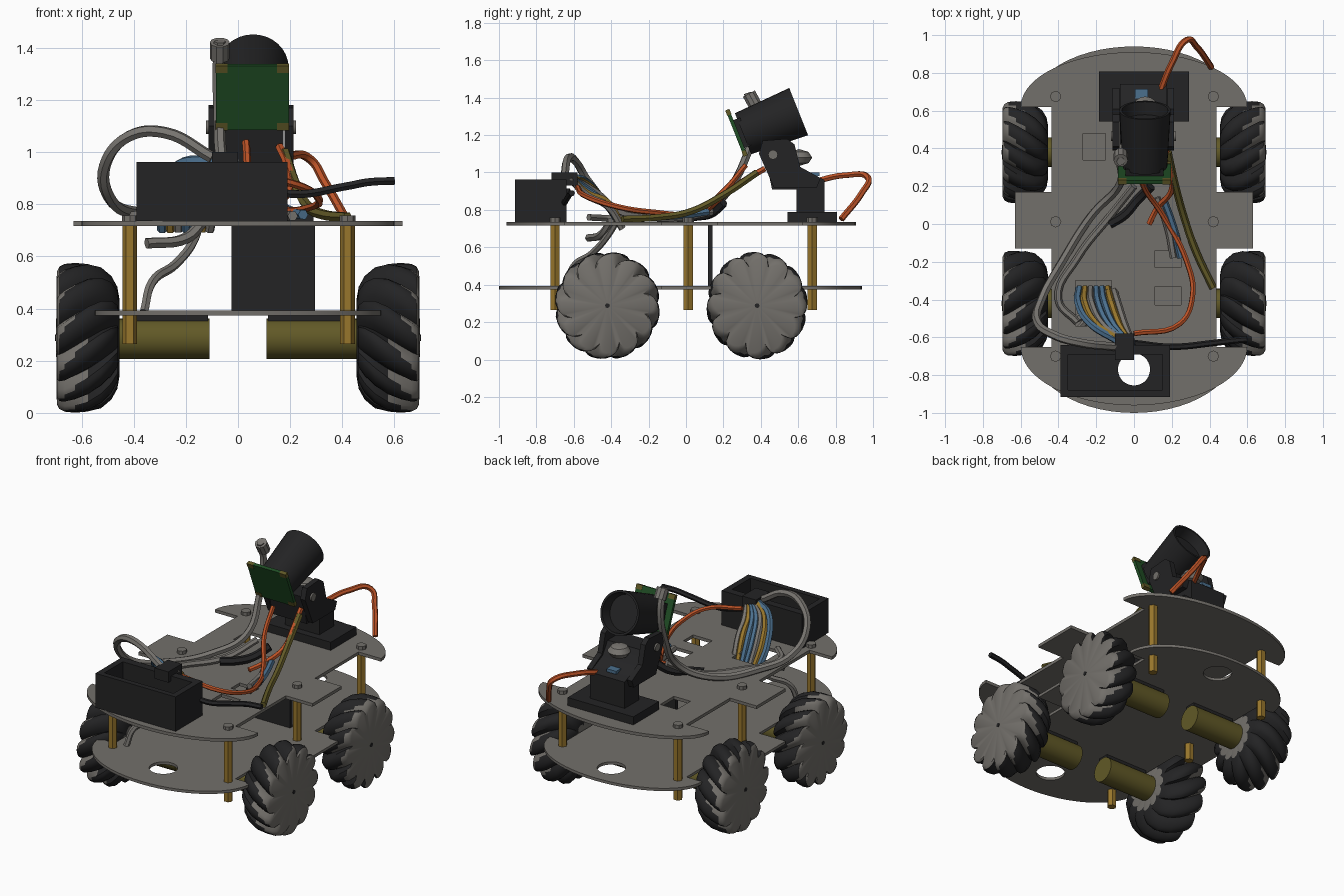
import bpy, bmesh, math
from mathutils import Vector, Matrix, Euler

if "Cube" in bpy.data.objects:
    bpy.data.objects.remove(bpy.data.objects["Cube"])


def mat(name, r, g, b):
    m = bpy.data.materials.new(name)
    m.diffuse_color = (r, g, b, 1)
    m.use_nodes = True
    m.node_tree.nodes["Principled BSDF"].inputs["Base Color"].default_value = m.diffuse_color
    return m


GREY = mat("plate grey", 0.17, 0.16, 0.145)
BLACK = mat("black", 0.017, 0.017, 0.018)
GOLD = mat("brass", 0.31, 0.18, 0.025)
OLIVE = mat("olive", 0.12, 0.10, 0.02)
GREEN = mat("board green", 0.014, 0.075, 0.018)
ORANGE = mat("wire orange", 0.50, 0.085, 0.02)
BLUE = mat("wire blue", 0.07, 0.16, 0.27)
PALE = mat("cable grey", 0.19, 0.18, 0.165)


def add(name, mesh, mats, matrix=Matrix()):
    if not mesh.materials:
        for m in mats:
            mesh.materials.append(m)
    ob = bpy.data.objects.new(name, mesh)
    ob.matrix_world = matrix
    bpy.context.collection.objects.link(ob)
    return ob


def from_bm(name, bm, mats, matrix=Matrix()):
    bmesh.ops.recalc_face_normals(bm, faces=bm.faces)
    me = bpy.data.meshes.new(name)
    for m in mats:
        me.materials.append(m)
    bm.to_mesh(me)
    bm.free()
    return add(name, me, mats, matrix)


def from_curve(name, cu, m, matrix=Matrix()):
    tmp = bpy.data.objects.new("tmp", cu)
    bpy.context.collection.objects.link(tmp)
    dg = bpy.context.evaluated_depsgraph_get()
    me = bpy.data.meshes.new_from_object(tmp.evaluated_get(dg))
    bpy.data.objects.remove(tmp)
    me.name = name
    return add(name, me, [m], matrix)


def prism(name, loops, thick, m, matrix):
    """Flat outline with holes, extruded around its middle plane."""
    cu = bpy.data.curves.new(name, 'CURVE')
    cu.dimensions, cu.fill_mode, cu.extrude = '2D', 'BOTH', thick / 2
    for pts in loops:
        s = cu.splines.new('POLY')
        s.points.add(len(pts) - 1)
        for p, q in zip(s.points, pts):
            p.co = (q[0], q[1], 0, 1)
        s.use_cyclic_u = True
    return from_curve(name, cu, m, matrix)


def cable(name, pts, r, m):
    cu = bpy.data.curves.new(name, 'CURVE')
    cu.dimensions, cu.bevel_depth, cu.bevel_resolution = '3D', r, 1
    cu.resolution_u, cu.use_fill_caps = 6, True
    s = cu.splines.new('BEZIER')
    s.bezier_points.add(len(pts) - 1)
    for p, q in zip(s.bezier_points, pts):
        p.co = q
        p.handle_left_type = p.handle_right_type = 'AUTO'
    return from_curve(name, cu, m)


def box(name, size, m, matrix):
    bm = bmesh.new()
    bmesh.ops.create_cube(bm, size=1, matrix=Matrix.Diagonal((*size, 1)))
    return from_bm(name, bm, [m], matrix)


def lathe(name, prof, n, m, matrix):
    bm = bmesh.new()
    vs = [bm.verts.new((r, 0, z)) for r, z in prof]
    es = [bm.edges.new(e) for e in zip(vs, vs[1:])]
    bmesh.ops.spin(bm, geom=vs + es, cent=(0, 0, 0), axis=(0, 0, 1),
                   angle=2 * math.pi, steps=n)
    bmesh.ops.remove_doubles(bm, verts=bm.verts, dist=1e-5)
    return from_bm(name, bm, [m], matrix)


def rod(name, r, h, n, m, matrix):
    return lathe(name, [(0, 0), (r, 0), (r, h), (0, h)], n, m, matrix)


def at(x, y, z):
    return Matrix.Translation((x, y, z))


def circle(x, y, r, n=28):
    return [(x + r * math.cos(2 * math.pi * i / n), y + r * math.sin(2 * math.pi * i / n)) for i in range(n)]


def rect(x0, x1, y0, y1):
    return [(x0, y0), (x1, y0), (x1, y1), (x0, y1)]


# Chassis plates: rounded ends, wheel wells and side tabs
def outline(front, back, w):
    arc = [math.pi * i / 28 for i in range(29)]
    pts = [(0.437, -0.65), (0.437, -0.13), (0.63, -0.13), (0.63, 0.17), (0.437, 0.17), (0.437, 0.62)]
    pts += [(w * math.cos(a), 0.62 + (back - 0.62) * math.sin(a)) for a in arc]
    pts += [(-x, y) for x, y in pts[5::-1]]
    pts += [(-w * math.cos(a), -0.65 + (front + 0.65) * math.sin(a)) for a in arc]
    return pts


ends = [circle(0, -0.77, 0.085), circle(0, 0.77, 0.085)]
slots = [rect(-0.27, -0.15, 0.34, 0.48), rect(0.11, 0.25, -0.23, -0.14),
         rect(0.11, 0.25, -0.43, -0.33), rect(-0.31, -0.12, -0.54, -0.3)]
prism("top_plate", [outline(-0.96, 0.91, 0.6), ends[0]] + slots, 0.02, GREY, at(0, 0, 0.726))
prism("bottom_plate", [outline(-1.0, 0.94, 0.55)] + ends, 0.018, GREY, at(0, 0, 0.383))

# Brass standoffs and bolt heads
for x in (-0.415, 0.42):
    for y in (-0.7, 0.012, 0.675):
        rod("standoff", 0.028, 0.453, 6, GOLD, at(x, y, 0.265))
        rod("bolt_head", 0.03, 0.022, 8, GREY, at(x, y, 0.736))


# Wheels with slanted rollers; faces turned outward are grey like the hub
def wheel(sx, y, sy):
    bm = bmesh.new()
    teeth, per = 12, 8
    n = teeth * per
    prof = [(0.0, 0.52), (0.008, 0.68), (0.03, 0.82), (0.07, 0.94), (0.12, 1.0), (0.17, 1.0),
            (0.21, 0.985), (0.23, 0.95), (0.24, 0.88)]
    rings = []
    for d, s in prof:
        ring = []
        for j in range(n):
            u = (j % per) / per
            r = s * (0.236 + 0.052 * math.sin(math.pi * u ** 0.75) ** 0.7)
            a = 2 * math.pi * j / n - sy * (d - 0.118) * 2.6
            ring.append(bm.verts.new((sx * (0.455 + d), r * math.cos(a), r * math.sin(a))))
        rings.append(ring)
    for p, q in zip(rings, rings[1:]):
        for j in range(n):
            i = (j + 1) % n
            bm.faces.new((p[j], p[i], q[i], q[j]))
    discs = []
    for ring, d in ((rings[0], 0.0), (rings[-1], 0.243)):
        c = bm.verts.new((sx * (0.455 + d), 0, 0))
        discs += [bm.faces.new((ring[j], ring[(j + 1) % n], c)) for j in range(n)]
    bmesh.ops.recalc_face_normals(bm, faces=bm.faces)
    for f in bm.faces:
        f.material_index = int(f in discs or f.normal.x * sx > 0.42)
    squash = Matrix.Diagonal((1, 0.94 if sy > 0 else 0.98, 1, 1))
    from_bm("wheel", bm, [BLACK, GREY], at(0, y, 0.288) @ squash)
    turn = Matrix.Rotation(sx * math.pi / 2, 4, 'Y')
    rod("axle_tip", 0.013, 0.004, 8, BLACK, at(sx * 0.697, y, 0.288) @ turn)
    # motor
    rod("motor", 0.078, 0.355, 24, OLIVE, at(sx * 0.11, y, 0.284) @ turn)
    box("motor_mount", (0.3, 0.07, 0.03), BLACK, at(sx * 0.265, y, 0.362))


for sx in (-1, 1):
    wheel(sx, -0.42, -1)
    wheel(sx, 0.38, 1)

# Battery box at the front, open at the top, and the upright board between plates
o = rect(-0.39, 0.19, -0.915, -0.64)
prism("box_walls", [o, rect(-0.35, 0.15, -0.88, -0.69)], 0.225, BLACK, at(0, 0, 0.849))
prism("box_floor", [o, ends[0]], 0.02, BLACK, at(0, 0, 0.747))
box("box_plug", (0.1, 0.14, 0.07), BLACK, at(-0.05, -0.65, 0.965))
box("upright_board", (0.32, 0.025, 0.335), BLACK, at(0.135, 0.13, 0.555))

# Camera stand
SIDE = Euler((math.pi / 2, 0, math.pi / 2)).to_matrix().to_4x4()
box("stand_base", (0.475, 0.265, 0.054), BLACK, at(0.053, 0.675, 0.762))
prism("stand_block", [[(0.46, 0.91), (0.59, 0.91), (0.59, 0.78), (0.74, 0.78), (0.74, 0.96),
                       (0.61, 1.02), (0.56, 1.1), (0.42, 1.1)]], 0.25, BLACK, at(0.05, 0, 0) @ SIDE)
for s in (-1, 1):
    prism("stand_arm", [[(0.47, 0.92), (0.7, 0.92), (0.72, 0.97), (0.61, 1.03), (0.58, 1.15),
                         (0.54, 1.18), (0.41, 1.17), (0.39, 1.1)]], 0.035, BLACK, at(0.05 + s * 0.145, 0, 0) @ SIDE)
    rod("pivot_screw", 0.026, 0.012, 12, GREY,
        at(0.05 + s * 0.161, 0.465, 1.095) @ Matrix.Rotation(s * math.pi / 2, 4, 'Y'))
lathe("grey_knob", [(0, -0.045), (0.05, -0.03), (0.07, 0), (0.05, 0.03), (0, 0.045)], 16, PALE, at(0.06, 0.605, 1.08))
box("blue_plug", (0.07, 0.05, 0.02), BLUE, at(0.04, 0.69, 0.99))

# Camera: barrel pointing back and up, with circuit board behind it
axis = Vector((0, 0.93, 0.37))
tilt = axis.to_track_quat('Z', 'Y').to_matrix().to_4x4()
lathe("lens_barrel", [(0, 0), (0.118, 0), (0.136, 0.32), (0.122, 0.32), (0.112, 0.25), (0, 0.25)], 32,
      BLACK, at(0.058, 0.305, 1.207) @ tilt)
box("circuit_board_spacer", (0.2, 0.16, 0.05), BLACK, at(0.055, 0.295, 1.21) @ tilt)
board = at(0.055, 0.27, 1.212) @ tilt
box("circuit_board", (0.28, 0.265, 0.02), GREEN, board)
for a in (-1, 1):
    for b in (-1, 1):
        box("board_corner", (0.045, 0.03, 0.024), OLIVE, board @ at(a * 0.118, b * 0.118, 0))

# Grey ribbon cables
cable("ribbon_loop", [(-0.07, 0.33, 1.425), (-0.075, 0.37, 1.3), (-0.07, 0.32, 1.08), (-0.08, 0.2, 0.87),
                      (-0.22, 0.05, 0.77), (-0.38, -0.2, 0.765), (-0.49, -0.4, 0.82), (-0.51, -0.52, 0.95),
                      (-0.42, -0.59, 1.06), (-0.28, -0.63, 1.075), (-0.1, -0.65, 0.98)], 0.023, PALE)
rod("ribbon_plug", 0.038, 0.07, 10, PALE, at(-0.07, 0.37, 1.36) @ Euler((0.5, 0, 0)).to_matrix().to_4x4())
cable("ribbon_inner", [(0, 0.2, 0.86), (-0.12, 0.05, 0.77), (-0.3, -0.18, 0.755), (-0.4, -0.4, 0.755),
                       (-0.3, -0.52, 0.76)], 0.02, PALE)
cable("drop_cable_a", [(-0.14, -0.36, 0.76), (-0.17, -0.42, 0.66), (-0.24, -0.5, 0.57), (-0.33, -0.6, 0.5),
                       (-0.36, -0.64, 0.39)], 0.018, PALE)
cable("drop_cable_b", [(-0.13, -0.4, 0.74), (-0.2, -0.45, 0.67), (-0.35, -0.52, 0.65)], 0.022, PALE)

# Orange, olive and blue wires
cable("rear_wire", [(0.13, 0.68, 0.95), (0.2, 0.85, 0.985), (0.28, 0.975, 0.97), (0.33, 0.94, 0.89),
                    (0.41, 0.83, 0.75)], 0.017, ORANGE)
cable("front_wire", [(0.03, 0.32, 1.04), (0.05, 0.2, 0.9), (0.15, 0.05, 0.79), (0.28, -0.2, 0.79),
                     (0.31, -0.38, 0.82), (0.24, -0.53, 0.87), (0, -0.58, 0.92)], 0.015, ORANGE)
cable("side_wire", [(0.16, 0.42, 1.02), (0.19, 0.3, 0.95), (0.2, 0.18, 0.86), (0.12, 0.08, 0.78),
                    (0.08, 0.0, 0.76)], 0.017, ORANGE)
cable("olive_wire", [(0.18, 0.38, 1.0), (0.22, 0.2, 0.88), (0.27, 0.02, 0.79), (0.33, -0.15, 0.76),
                     (0.42, -0.34, 0.75)], 0.02, OLIVE)
cable("blue_wire", [(0.16, 0.12, 0.79), (0.21, -0.02, 0.77), (0.25, -0.18, 0.76)], 0.02, BLUE)
cable("pale_wire", [(0.12, 0.14, 0.79), (0.18, -0.02, 0.76), (0.21, -0.18, 0.755)], 0.02, PALE)
cable("black_wire", [(0.09, 0.2, 0.84), (0.02, 0.13, 0.78), (-0.05, 0.05, 0.765), (-0.13, 0.0, 0.76)], 0.026, BLACK)
cable("side_lead", [(0.0, -0.63, 0.9), (0.2, -0.65, 0.84), (0.42, -0.63, 0.87), (0.5, -0.62, 0.885),
                    (0.6, -0.61, 0.89)], 0.017, BLACK)

# Bundle of wires fanning out behind the box
for i, m in enumerate((BLUE, GOLD, PALE, BLUE, BLUE, GOLD, PALE)):
    k = i - 3
    cable("bundle_wire", [(-0.2 + 0.03 * k, -0.34, 0.70), (-0.19 + 0.035 * k, -0.42, 0.82 + 0.01 * (i % 3)),
                          (-0.14 + 0.03 * k, -0.53, 0.95 - 0.012 * i), (-0.05 + 0.012 * k, -0.62, 0.97)],
          0.02, m)

# Smooth round parts, keep edges sharp
bpy.ops.object.select_all(action='SELECT')
bpy.context.view_layer.objects.active = bpy.context.scene.objects[0]
bpy.ops.object.shade_smooth_by_angle(angle=math.radians(35))
